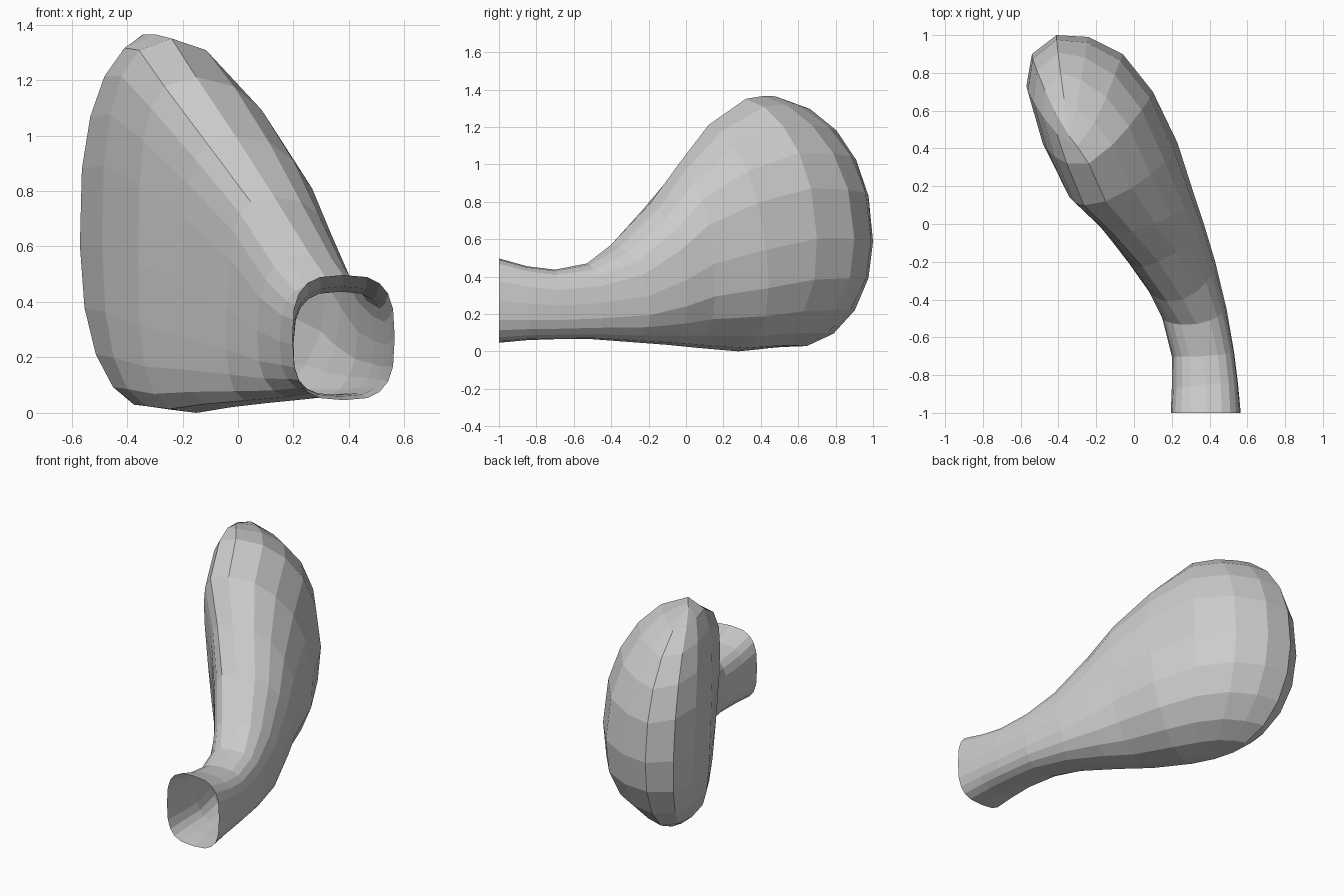
import bpy
import bmesh
from math import cos, sin, pi, copysign
from mathutils import Vector

if "Cube" in bpy.data.objects:
    bpy.data.objects.remove(bpy.data.objects["Cube"])

SIDES = 20

# Cross-sections from the open neck to the closed bulb end:
# top (x, y, z), bottom (x, y, z), left (x, y), right (x, y)
SECTIONS = [
    ((.38, -1, .497), (.38, -1, .046), (.195, -1), (.565, -1)),
    ((.38, -.85, .455), (.37, -.85, .06), (.20, -.87), (.55, -.84)),
    ((.37, -.70, .437), (.36, -.70, .065), (.20, -.70), (.53, -.68)),
    ((.33, -.53, .47), (.33, -.50, .065), (.15, -.50), (.49, -.45)),
    ((.26, -.40, .57), (.25, -.30, .05), (.07, -.33), (.43, -.20)),
    ((.13, -.20, .78), (.10, -.10, .035), (-.04, -.18), (.37, .00)),
    ((-.01, -.04, 1.0), (-.03, .05, .02), (-.20, .03), (.32, .15)),
    ((-.15, .12, 1.21), (-.15, .28, .0), (-.36, .21), (.23, .43)),
    ((-.24, .32, 1.35), (-.23, .38, .01), (-.49, .45), (.10, .70)),
    ((-.30, .41, 1.365), (-.28, .45, .018), (-.57, .73), (-.06, .90)),
    ((-.34, .46, 1.365), (-.31, .48, .022), (-.54, .90), (-.24, .99)),
    ((-.345, .48, 1.363), (-.33, .49, .027), (-.41, 1.0), (-.41, 1.0)),
]


def power(v, p):
    return copysign(abs(v) ** p, v) if abs(v) > 1e-6 else 0.0


def ring_points(section, t):
    """Rounded box loop, bowed forwards between its top and bottom."""
    top, bottom = Vector(section[0]), Vector(section[1])
    side_z = bottom.z + (top.z - bottom.z) * (.5 - .08 * t)
    left, right = (Vector((*s, side_z)) for s in section[2:])
    centre = (top + bottom) / 2
    bow = (left + right) / 2 - centre
    early = min(1, t / .6)
    late = max(0, (t - .6) / .4)
    q = 2 - late
    pts = []
    for i in range(SIDES):
        a = 2 * pi * i / SIDES
        c, s = cos(a), sin(a)
        # corners are boxier at the upper left and rounder below
        side = 0
        if s < 0:
            side = .14 * late + (.14 if c > 0 else .04) * (1 - late)
        elif c < 0:
            side = -.1 * (1 - late)
        p = .66 + .09 * early + .13 * late + side * early
        c, s = power(c, p), power(s, p)
        pts.append(centre + c * (right - left) / 2 + s * (top - centre)
                   + abs(c) ** q * bow)
    return pts


# Loft the curved bulb with its open neck; the last loop folds into a seam
bm = bmesh.new()
last = len(SECTIONS) - 1
rings = [[bm.verts.new(p) for p in ring_points(s, k / last)]
         for k, s in enumerate(SECTIONS)]
for a, b in zip(rings, rings[1:]):
    for i in range(SIDES):
        j = (i + 1) % SIDES
        bm.faces.new((a[i], a[j], b[j], b[i]))
bmesh.ops.remove_doubles(bm, verts=rings[-1], dist=.002)
bmesh.ops.recalc_face_normals(bm, faces=bm.faces)

mesh = bpy.data.meshes.new("curved_bulb")
bm.to_mesh(mesh)
bm.free()
bulb = bpy.data.objects.new("curved_bulb", mesh)
bpy.context.collection.objects.link(bulb)
